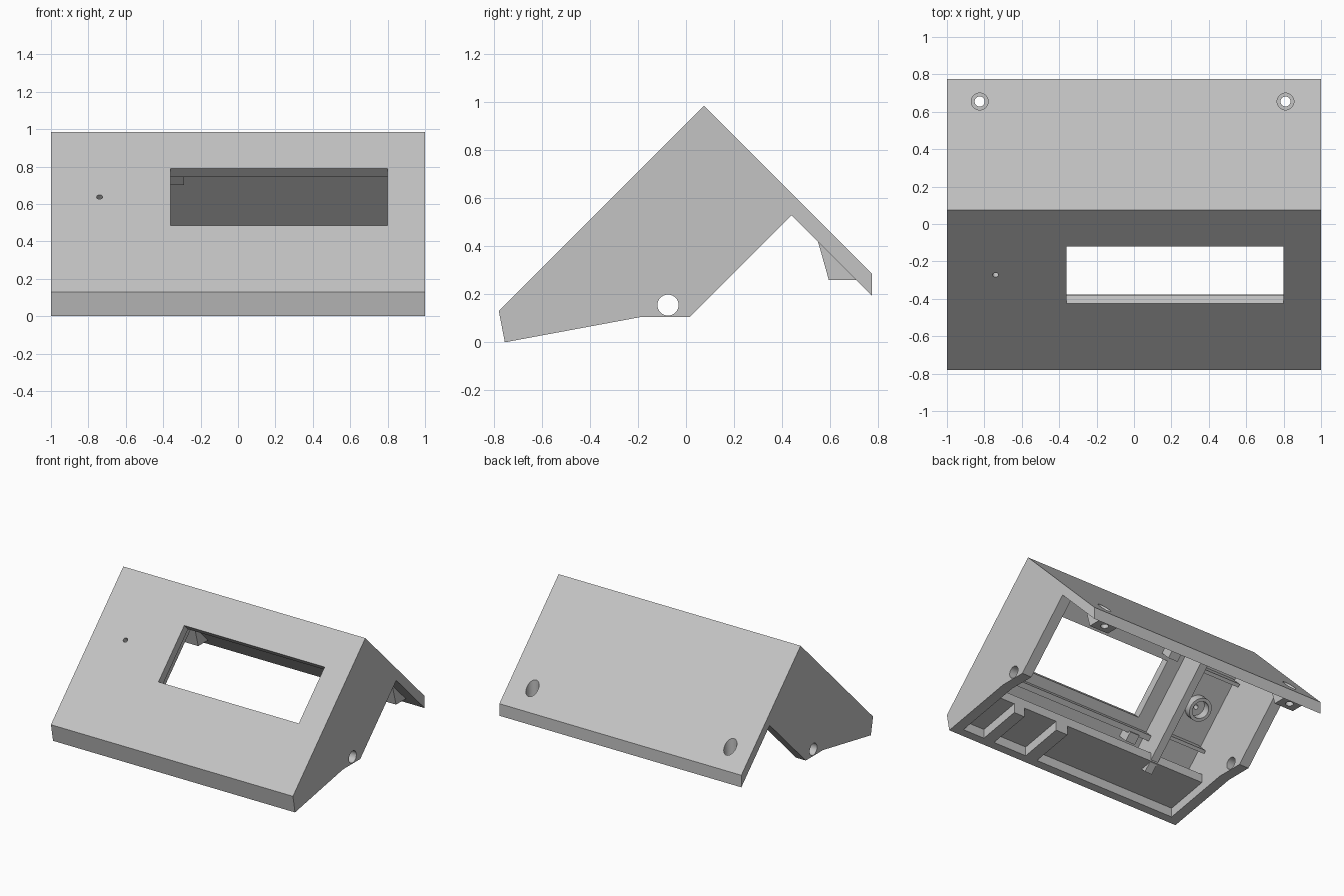
import bpy, bmesh, math
from mathutils import Matrix

old = bpy.data.objects.get("Cube")
if old:
    bpy.data.objects.remove(old)

# One grey plastic for the whole case
grey = bpy.data.materials.new("grey plastic")
grey.use_nodes = True
colour = (0.55, 0.55, 0.55, 1)
grey.diffuse_color = colour
grey.node_tree.nodes["Principled BSDF"].inputs["Base Color"].default_value = colour

R = math.sqrt(0.5)
WALL_X = 0.92      # inner face of the side walls
PLATE = 0.82       # inner face of the sloping front: z = y + PLATE


def make(name, bm):
    bmesh.ops.recalc_face_normals(bm, faces=bm.faces)
    mesh = bpy.data.meshes.new(name)
    bm.to_mesh(mesh)
    bm.free()
    mesh.materials.append(grey)
    ob = bpy.data.objects.new(name, mesh)
    bpy.context.scene.collection.objects.link(ob)
    return ob


def prism(name, profile, x0, x1):
    """Extrude a (y, z) profile along x."""
    bm = bmesh.new()
    face = bm.faces.new([bm.verts.new((x0, y, z)) for y, z in profile])
    ext = bmesh.ops.extrude_face_region(bm, geom=[face])
    verts = [v for v in ext["geom"] if isinstance(v, bmesh.types.BMVert)]
    bmesh.ops.translate(bm, verts=verts, vec=(x1 - x0, 0, 0))
    return make(name, bm)


def slope_bar(name, y, width, depth, x0, x1, base=PLATE + 0.02):
    """Bar square to the sloping front, starting at (y, y + base)."""
    p = (y, y + base)
    q = (p[0] + width * R, p[1] + width * R)
    d = depth * R
    return prism(name, [p, q, (q[0] + d, q[1] - d), (p[0] + d, p[1] - d)], x0, x1)


def rod(name, centre, radius, length, axis, angle):
    bm = bmesh.new()
    m = Matrix.Translation(centre) @ Matrix.Rotation(angle, 4, axis)
    bmesh.ops.create_cone(bm, cap_ends=True, segments=32, radius1=radius,
                          radius2=radius, depth=length, matrix=m)
    return make(name, bm)


def cut(ob, *cutters):
    bpy.context.view_layer.objects.active = ob
    for c in cutters:
        mod = ob.modifiers.new("cut", "BOOLEAN")
        mod.operation = "DIFFERENCE"
        mod.solver = "EXACT"
        mod.object = c
        bpy.ops.object.modifier_apply(modifier=mod.name)
        bpy.data.objects.remove(c)


# Outer case
case = prism("case", [(-0.78, 0.13), (-0.755, 0), (-0.19, 0.105), (0.015, 0.105),
                      (0.44, 0.53), (0.775, 0.195), (0.775, 0.285), (0.075, 0.985)], -1, 1)

# Main hollow, open at the back underside, leaving a floor at the front
cut(case, prism("hollow", [(-0.673, 0.147), (-0.38, 0.202), (-0.38, -0.2), (0.5, -0.2),
                           (0.5, 0.4), (0.44, 0.53), (0.075, 0.895)], -WALL_X, WALL_X))

# Shallow bays under the floor, separated by ribs
for x0, x1 in ((-WALL_X, 0.27), (0.37, 0.65), (0.74, WALL_X)):
    cut(case, prism("bay", [(-0.70, 0.078), (-0.37, 0.14), (-0.37, -0.2), (-0.70, -0.2)], x0, x1))

# Window, indicator hole and cable holes through the sides
cut(case,
    slope_bar("window", -0.525, 0.305 / R, 0.3, -0.36, 0.8, base=1.11),
    rod("indicator_hole", (-0.74, -0.25, 0.615), 0.016, 0.3, "X", math.pi / 4),
    rod("side_hole", (0, -0.075, 0.155), 0.044, 2.4, "Y", math.pi / 2))

# Screw bosses under the back panel, with counterbored holes
for side, x in (("right", -0.825), ("left", 0.81)):
    boss = prism(side + "_screw_boss", [(0.55, 0.42), (0.595, 0.26), (0.71, 0.26)],
                 x - 0.08, x + 0.08)
    for ob in (case, boss):
        cut(ob, rod("counterbore", (x, 0.655, 0.51), 0.045, 0.4, "X", 0),
            rod("screw_hole", (x, 0.655, 0.3), 0.027, 0.6, "X", 0))

# Divider rib between window and indicator compartments
slope_bar("divider", -0.6, 0.86, 0.22, -0.53, -0.47)

# Rails holding the indicator board
for name, y in (("upper_board_rail", -0.06), ("lower_board_rail", -0.42)):
    slope_bar(name, y, 0.025, 0.12, -0.9, -0.55)

# Collar around the indicator hole
offset = 0.02
centre = (-0.74, -0.225 + offset, 0.595 - offset)
collar = rod("indicator_collar", centre, 0.085, 0.07, "X", math.pi / 4)
cut(collar, rod("collar_bore", centre, 0.062, 0.2, "X", math.pi / 4))

# Display support rail and corner posts around the window
slope_bar("display_rail", -0.47, 0.04, 0.09, -0.47, WALL_X)
for name, y in (("upper_display_post", -0.06), ("lower_display_post", -0.51)):
    slope_bar(name, y, 0.07, 0.11, -0.37, -0.29)

# Crisp flat faces, smooth bores
for ob in bpy.context.scene.objects:
    ob.select_set(ob.type == "MESH")
bpy.context.view_layer.objects.active = case
bpy.ops.object.shade_smooth_by_angle(angle=math.radians(30))
